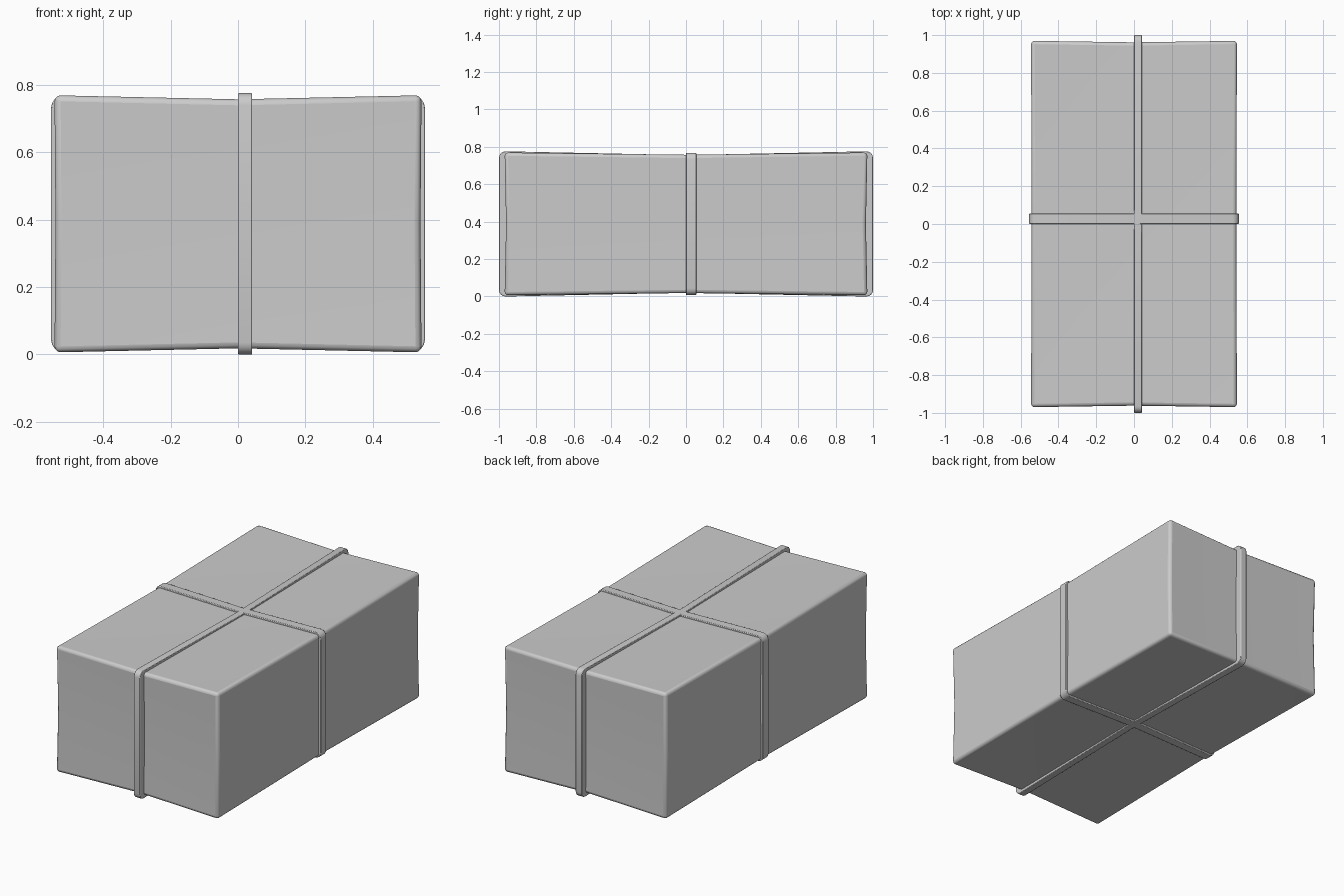
import bpy, bmesh, math
from mathutils import Vector

old = bpy.data.objects.get("Cube")
if old:
    bpy.data.objects.remove(old, do_unlink=True)

gray = bpy.data.materials.new("plain_gray")
gray.use_nodes = True
gray.diffuse_color = (0.6, 0.6, 0.6, 1)
gray.node_tree.nodes["Principled BSDF"].inputs["Base Color"].default_value = (0.6, 0.6, 0.6, 1)

MID = 0.388          # height of the parcel's centre


def finish(bm, name, bevel, segments):
    bmesh.ops.recalc_face_normals(bm, faces=bm.faces)
    mesh = bpy.data.meshes.new(name)
    bm.to_mesh(mesh)
    bm.free()
    mesh.materials.append(gray)
    obj = bpy.data.objects.new(name, mesh)
    bpy.context.collection.objects.link(obj)
    mod = obj.modifiers.new("Bevel", "BEVEL")
    mod.width, mod.segments = bevel, segments
    mod.limit_method, mod.angle_limit = "ANGLE", math.radians(40)
    bpy.context.view_layer.objects.active = obj
    obj.select_set(True)
    bpy.ops.object.shade_smooth_by_angle(angle=math.radians(50))
    obj.select_set(False)
    return obj


# Parcel: a box whose faces are pinched in towards their middles
bm = bmesh.new()
bmesh.ops.create_cube(bm, size=2)
bmesh.ops.subdivide_edges(bm, edges=bm.edges[:], cuts=1, use_grid_fill=True)
for v in bm.verts:
    a, b, c = (1 - abs(k) for k in v.co)
    v.co = Vector((v.co.x * (0.545 - 0.003 * (b + c)),
                   v.co.y * (0.97 - 0.008 * (a + c)),
                   MID + v.co.z * (0.382 - 0.012 * (a + b))))
finish(bm, "parcel", 0.018, 3)


# Rounded loop with its long sides dipping at the middle
def loop(half_len, half_high, dip, radius):
    pts = []
    for q, (sx, sz) in enumerate([(1, 1), (-1, 1), (-1, -1), (1, -1)]):
        for i in range(5):
            t = math.radians(90 * q + 22.5 * i)
            pts.append((sx * (half_len - radius) + radius * math.cos(t),
                        sz * (half_high - radius) + radius * math.sin(t)))
        if sx == sz:
            pts.append((0, sz * (half_high - dip)))
    return pts


def strap(name, half_len, half_high, dip, thick, depth, width, place):
    outer = loop(half_len, half_high, dip, 0.035)
    inner = loop(half_len - thick, half_high - depth, dip, 0.015)
    bm = bmesh.new()
    rings = [[bm.verts.new(place(p, z, w)) for p, z in pts]
             for pts, w in ((outer, 0), (outer, width), (inner, width), (inner, 0))]
    n = len(outer)
    for r in range(4):
        s = rings[(r + 1) % 4]
        for i in range(n):
            j = (i + 1) % n
            bm.faces.new((rings[r][i], rings[r][j], s[j], s[i]))
    return finish(bm, name, 0.003, 2)


strap("lengthwise_strap", 1.0, 0.388, 0.02, 0.045, 0.03, 0.042,
      lambda p, z, w: (w, p, MID + z))
strap("crosswise_strap", 0.555, 0.38, 0.012, 0.025, 0.03, 0.055,
      lambda p, z, w: (p, w, MID + z))
